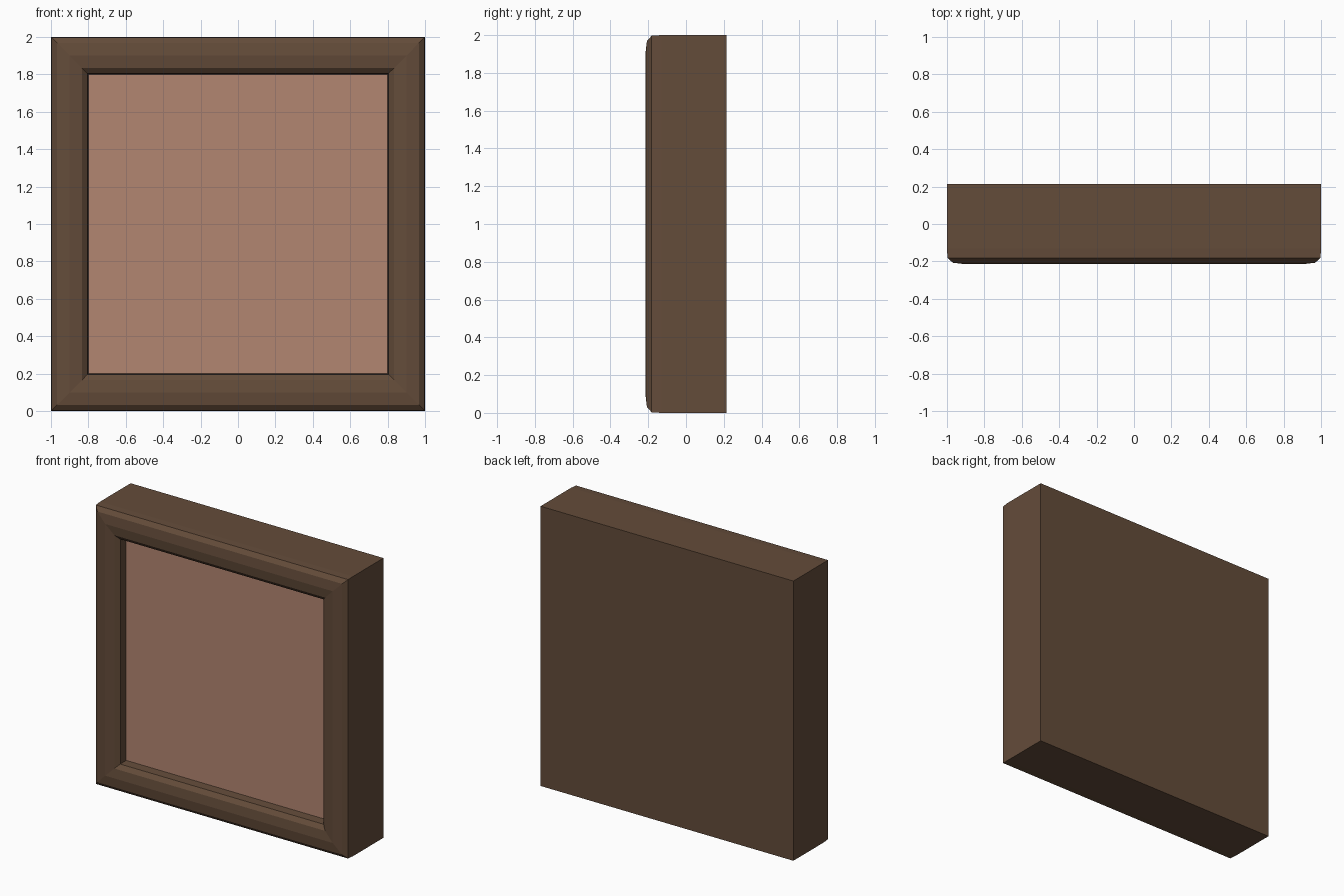
import bpy, bmesh

if "Cube" in bpy.data.objects:
    bpy.data.objects.remove(bpy.data.objects["Cube"])

def material(name, color):
    m = bpy.data.materials.new(name)
    m.diffuse_color = (*color, 1)
    m.use_nodes = True
    m.node_tree.nodes["Principled BSDF"].inputs["Base Color"].default_value = m.diffuse_color
    return m

def square(bm, half, y):
    """Square ring of four vertices centred on z = 1."""
    return [bm.verts.new((sx * half, y, 1 + sz * half))
            for sx, sz in ((-1, -1), (1, -1), (1, 1), (-1, 1))]

def finish(bm, name, mat):
    bmesh.ops.recalc_face_normals(bm, faces=bm.faces[:])
    me = bpy.data.meshes.new(name)
    bm.to_mesh(me)
    bm.free()
    me.materials.append(mat)
    ob = bpy.data.objects.new(name, me)
    bpy.context.collection.objects.link(ob)
    return ob

wood = material("dark_wood", (0.127, 0.072, 0.042))
canvas = material("terracotta", (0.45, 0.24, 0.165))

# Mitred frame: moulding profile (half width, y) from the back round to the inside
profile = [(1.0, 0.215), (1.0, -0.13), (0.997, -0.182), (0.968, -0.207),
           (0.90, -0.215), (0.834, -0.207), (0.804, -0.182), (0.80, -0.12)]
bm = bmesh.new()
rings = [square(bm, h, y) for h, y in profile]
for a, b in zip(rings, rings[1:]):
    for i in range(4):
        j = (i + 1) % 4
        bm.faces.new((a[i], a[j], b[j], b[i]))
bm.faces.new(rings[0])  # closed back board
finish(bm, "frame", wood)

# Inset picture panel facing the front
bm = bmesh.new()
bm.faces.new(square(bm, 0.80, -0.12))
panel = finish(bm, "picture_panel", canvas)
if panel.data.polygons[0].normal.y > 0:
    panel.data.flip_normals()
